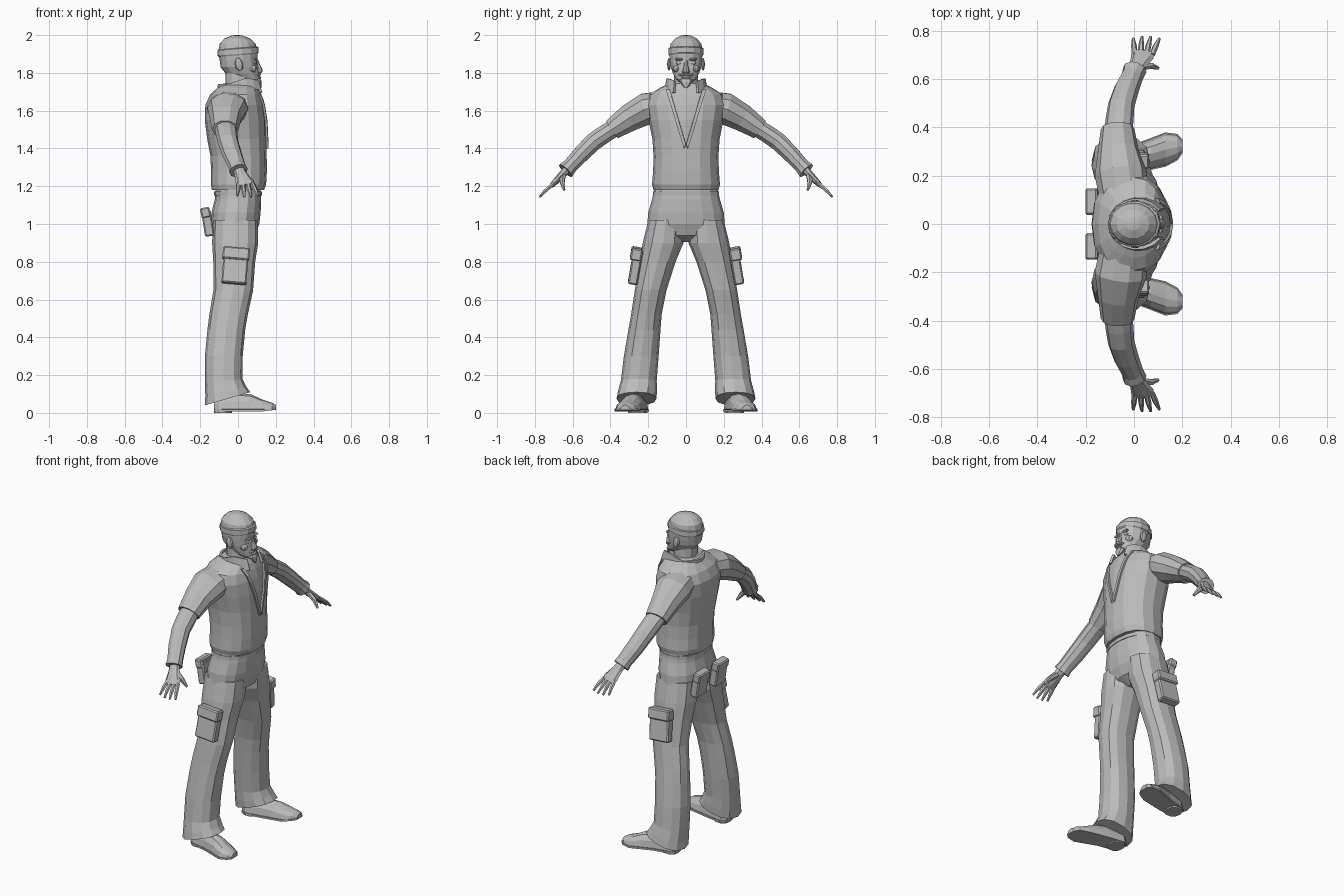
import bpy, bmesh, math
from mathutils import Vector, Matrix
from mathutils.bvhtree import BVHTree

cube = bpy.data.objects.get("Cube")
if cube:
    bpy.data.objects.remove(cube, do_unlink=True)

grey = bpy.data.materials.new("plain grey")
grey.use_nodes = True
tone = (0.5, 0.5, 0.5, 1)
grey.diffuse_color = tone
grey.node_tree.nodes["Principled BSDF"].inputs["Base Color"].default_value = tone
X, Y, Z = Vector((1, 0, 0)), Vector((0, 1, 0)), Vector((0, 0, 1))


def finish(name, bm, mirror=False, fix=True):
    if fix:
        bmesh.ops.recalc_face_normals(bm, faces=bm.faces)
    mesh = bpy.data.meshes.new(name)
    bm.to_mesh(mesh)
    bm.free()
    mesh.materials.append(grey)
    obj = bpy.data.objects.new(name, mesh)
    bpy.context.collection.objects.link(obj)
    if mirror:
        mod = obj.modifiers.new("Mirror", "MIRROR")
        mod.use_axis = (False, True, False)
        mod.use_mirror_merge = False
    return obj


def ring(c, u, v, n=12, p=2.0):
    """Rounded outline about c, with half-axes u and v."""
    def bend(t):
        return math.copysign(abs(t) ** (2 / p), t)
    angles = [math.tau * i / n for i in range(n)]
    return [Vector(c) + u * bend(math.cos(a)) + v * bend(math.sin(a)) for a in angles]


def loft(name, tubes, mirror=False):
    """Skin each list of rings and close both ends."""
    bm = bmesh.new()
    for rings in tubes:
        rows = [[bm.verts.new(q) for q in r] for r in rings]
        n = len(rows[0])
        for a, b in zip(rows, rows[1:]):
            for i in range(n):
                j = (i + 1) % n
                bm.faces.new((a[i], a[j], b[j], b[i]))
        bm.faces.new(rows[0][::-1])
        bm.faces.new(rows[-1])
    return finish(name, bm, mirror)


def stack(rows, n=16, p=2.3, y=0):
    """Level rings from rows of height, centre x, half depth, half width."""
    return [ring((cx, y, z), X * hx, Y * hy, n, p) for z, cx, hx, hy in rows]


def sweep(rows, n=8):
    """Rings square to a path of x, y, z, half depth, half thickness."""
    pts = [Vector(r[:3]) for r in rows]
    out = []
    for i, r in enumerate(rows):
        d = (pts[min(i + 1, len(pts) - 1)] - pts[max(i - 1, 0)]).normalized()
        u = (X - d * d.x).normalized()
        out.append(ring(pts[i], u * r[3], d.cross(u) * r[4], n))
    return out


def box(name, c, size, rx=0, ry=0, mirror=True):
    bm = bmesh.new()
    turn = Matrix.Rotation(ry, 4, "Y") @ Matrix.Rotation(rx, 4, "X")
    bmesh.ops.create_cube(bm, size=1, matrix=Matrix.Translation(c) @ turn @ Matrix.Diagonal((*size, 1)))
    mod = finish(name, bm, mirror).modifiers.new("Bevel", "BEVEL")
    mod.width = 0.007
    mod.segments = 1


def blob(name, c, size, mirror=True, ry=0):
    bm = bmesh.new()
    place = Matrix.Translation(c) @ Matrix.Rotation(ry, 4, "Y") @ Matrix.Diagonal((*size, 1))
    bmesh.ops.create_uvsphere(bm, u_segments=8, v_segments=6, radius=1, matrix=place)
    finish(name, bm, mirror)


# Shirt body
torso = loft("shirt_body", [stack([
    (1.18, 0, .138, .172), (1.21, .003, .146, .18), (1.28, .005, .148, .174),
    (1.36, .003, .149, .172), (1.45, -.006, .157, .178), (1.55, -.013, .163, .198),
    (1.63, -.017, .156, .212), (1.685, -.012, .136, .195), (1.72, 0, .11, .14),
    (1.745, .008, .085, .09)])])

# Neckline trim laid on the chest, with a notched front hem
tree = BVHTree.FromPolygons([v.co for v in torso.data.vertices],
                            [tuple(f.vertices) for f in torso.data.polygons])
bm = bmesh.new()
edge = []
for i in range(8):
    t = i / 7
    pair = []
    for off in (0, .02):
        y, z = .085 * (1 - t) + off * (1 - t * .5), 1.71 - .29 * t - off * t
        hit = tree.ray_cast(Vector((1, y, z)), -X)[0]
        pair.append(bm.verts.new(hit + X * .002))
    edge.append(pair)
for a, b in zip(edge, edge[1:]):
    bm.faces.new((a[0], a[1], b[1], b[0]))
trim = finish("neckline_trim", bm, True)
mod = trim.modifiers.new("Solidify", "SOLIDIFY")
mod.thickness = .018
mod.offset = 0

# Upright open collar, tallest beside the jaw
bm = bmesh.new()
rows = []
for i in range(15):
    a = math.radians(35 + 290 * i / 14)
    c, s = math.cos(a), math.sin(a)
    lift = 1.74 + .035 * max(0, 1 - abs(c - .35) / .9)
    rows.append([bm.verts.new((.022 + .125 * c, .108 * s, 1.695)),
                 bm.verts.new((.012 + .112 * c, .1 * s, lift))])
for a, b in zip(rows, rows[1:]):
    bm.faces.new((a[0], b[0], b[1], a[1]))
mod = finish("collar", bm).modifiers.new("Solidify", "SOLIDIFY")
mod.thickness = .014
mod.offset = 0

# Sleeves, forearms and cuffs
loft("short_sleeves", [sweep([
    (-.04, .1, 1.635, .1, .075), (-.055, .21, 1.61, .108, .088), (-.065, .3, 1.562, .085, .076),
    (-.068, .392, 1.5, .07, .058)], 10)], True)
loft("long_sleeves", [sweep([
    (-.067, .36, 1.52, .058, .048), (-.06, .43, 1.477, .058, .05), (-.053, .49, 1.435, .055, .05),
    (-.03, .56, 1.365, .052, .046), (-.005, .615, 1.305, .046, .042),
    (.003, .637, 1.282, .05, .048)], 10)], True)

# Hands with four fingers and a thumb
hand = [sweep([(0, .62, 1.3, .03, .025), (.015, .655, 1.262, .034, .02),
               (.035, .695, 1.22, .048, .016), (.04, .712, 1.203, .044, .012)])]
for k, reach in enumerate((.9, 1, 1, .9)):
    x, tip = .003 + .024 * k, -.003 + .036 * k
    y, z = .07 * reach, -.062 * reach
    hand.append(sweep([(x, .7, 1.215, .012, .011), ((x + tip) / 2, .705 + y / 2, 1.212 + z / 2, .012, .011),
                       (tip, .705 + y, 1.205 + z, .006, .006)], 6))
hand.append(sweep([(.025, .65, 1.262, .018, .016), (.07, .655, 1.222, .015, .014),
                   (.1, .645, 1.18, .007, .007)], 6))
loft("hands", hand, True)

# Trousers: hips, belt and flared legs
loft("trouser_hips", [stack([
    (.905, -.015, .05, .05), (.94, -.015, .105, .13), (1.0, -.015, .128, .205),
    (1.06, -.01, .13, .2), (1.13, 0, .123, .18), (1.2, 0, .118, .165)])])
loft("belt", [stack([(1.15, 0, .126, .176), (1.172, 0, .127, .175)])])
leg = [ring((cx, cy, z), X * hx + Z * tilt, Y * hy, 12, 2.3) for z, cx, cy, hx, hy, tilt in (
    (1.02, -.013, .105, .12, .095, 0), (.9, -.015, .121, .122, .108, 0), (.8, -.02, .15, .111, .095, 0),
    (.65, -.025, .187, .105, .084, 0), (.52, -.05, .21, .102, .081, 0), (.44, -.062, .22, .1, .085, 0),
    (.3, -.075, .237, .1, .092, 0), (.17, -.076, .25, .099, .095, .01),
    (.115, -.065, .257, .108, .103, .025), (.075, -.055, .262, .12, .106, .035))]
loft("trouser_legs", [leg], True)

# Cargo and seat pockets with flaps
box("cargo_pockets", (-.015, .268, .775), (.132, .05, .185), .17, .08)
box("cargo_flaps", (-.01, .263, .842), (.142, .06, .065), .17, .08)
box("seat_pockets", (-.16, .093, 1.005), (.05, .1, .14), 0, -.15)
box("seat_pocket_flaps", (-.172, .093, 1.06), (.05, .11, .055), 0, -.2)

# Shoes: flat-bottomed uppers over a thin sole and heel
shoe, sole = [], []
for x, cy, hy, top in ((-.128, .25, .03, .065), (-.1, .252, .052, .09), (0, .27, .055, .105),
                       (.07, .29, .061, .098), (.13, .308, .066, .07), (.18, .318, .05, .054),
                       (.2, .322, .024, .042)):
    outline = ring((x, cy, .02), Y * hy, Z * (top - .02), 12)
    shoe.append([Vector((q.x, q.y, max(q.z, .014))) for q in outline])
    base = .014 if x > .15 else .008
    sole.append([Vector((x, cy + a * (hy + .005), base + b * .01)) for a, b in ((-1, 0), (1, 0), (1, 1), (-1, 1))])
loft("shoe_uppers", [shoe], True)
loft("shoe_soles", [sole], True)
loft("shoe_heels", [[ring((-.08, .255, z), X * .048, Y * .053, 10, 2.6) for z in (0, .02)]], True)

# Head, neck and knitted cap
loft("neck", [stack([(1.66, .01, .075, .08), (1.72, .003, .068, .066), (1.82, 0, .066, .062)], 12)])
loft("head", [stack([
    (1.752, .068, .036, .036), (1.768, .055, .06, .055), (1.795, .025, .089, .07),
    (1.83, .008, .1, .082), (1.865, .003, .1, .087), (1.9, 0, .103, .089),
    (1.95, 0, .09, .08)], 14, 2.1)])
loft("cap_band", [[ring((0, 0, z), X * hx + Z * .008, Y * hy, 14) for z, hx, hy in (
    (1.893, .104, .092), (1.9, .109, .096), (1.928, .108, .095), (1.932, .1, .088))]])
loft("cap_crown", [stack([(1.92, 0, .103, .091), (1.955, -.002, .095, .083),
                          (1.982, -.004, .068, .06), (1.997, -.005, .03, .028), (2.0, -.005, .01, .01)], 14, 2)])

# Face
loft("nose", [stack([(1.795, .108, .012, .014), (1.806, .111, .019, .021), (1.817, .111, .02, .017),
                     (1.845, .102, .014, .01), (1.872, .095, .011, .011)], 8, 2)])
box("brows", (.094, .037, 1.873), (.02, .045, .014))
blob("eyes", (.089, .036, 1.853), (.012, .018, .01))
blob("cheeks", (.075, .047, 1.822), (.025, .025, .02))
blob("ears", (.005, .09, 1.845), (.022, .01, .035), ry=-.2)
blob("moustache", (.108, .016, 1.79), (.013, .023, .007))
blob("lips", (.109, 0, 1.775), (.014, .026, .009), False)
loft("goatee", [stack([(1.72, .117, .006, .008), (1.735, .11, .015, .021), (1.755, .1, .025, .034),
                       (1.768, .1, .018, .03)], 8, 2)])
